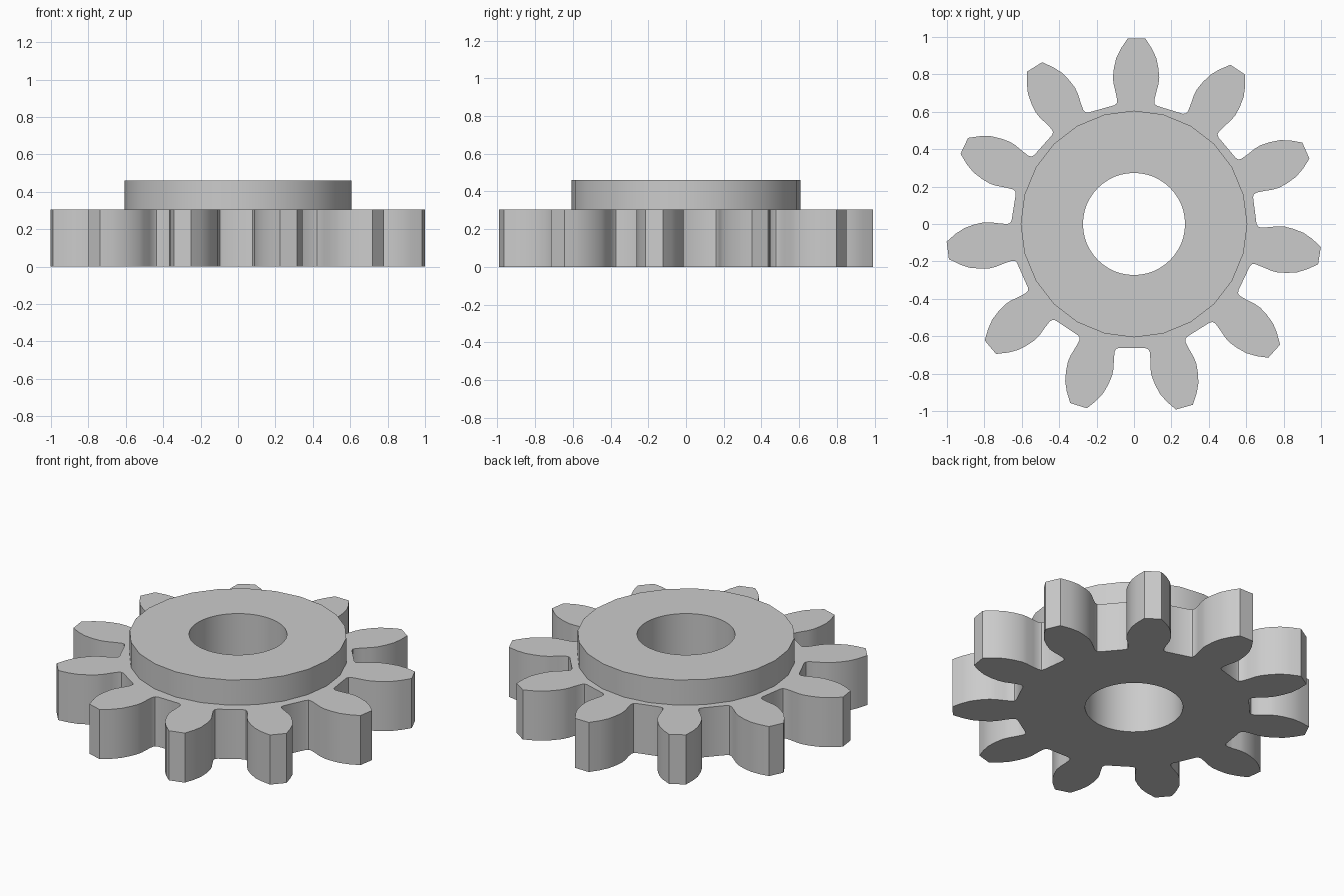
import bpy, bmesh
from math import sin, cos, pi, radians, hypot, atan2

cube = bpy.data.objects.get("Cube")
if cube:
    bpy.data.objects.remove(cube, do_unlink=True)

TEETH = 11
WHEEL_TOP, HUB_TOP = 0.305, 0.46
HUB_R, BORE_R = 0.606, 0.273

steel = bpy.data.materials.new("plain grey")
steel.use_nodes = True
grey = (0.6, 0.6, 0.6, 1)
steel.diffuse_color = grey
steel.node_tree.nodes["Principled BSDF"].inputs["Base Color"].default_value = grey


def circle(radius, sides):
    return [(radius * sin(2 * pi * i / sides), radius * cos(2 * pi * i / sides))
            for i in range(sides)]


def tooth_outline():
    # Half tooth: (half width, distance from centre), root to tip
    flank = [(0.115, 0.645), (0.102, 0.655), (0.099, 0.672), (0.107, 0.71),
             (0.12, 0.76), (0.124, 0.795), (0.119, 0.845), (0.107, 0.9),
             (0.083, 0.95), (0.047, 1.004)]
    tooth = [(-w, d) for w, d in flank] + [(w, d) for w, d in reversed(flank)]
    points = []
    for k in range(TEETH):
        turn = radians(0.8) + 2 * pi * k / TEETH
        for w, d in tooth:
            a = turn + atan2(w, d)
            r = hypot(w, d)
            points.append((r * sin(a), r * cos(a) - 0.012))
    return points


def add_loop(bm, points, z):
    verts = [bm.verts.new((x, y, z)) for x, y in points]
    edges = [bm.edges.new((v, verts[i - 1])) for i, v in enumerate(verts)]
    return verts, edges


def add_wall(bm, low, high):
    n = len(low)
    for i in range(n):
        j = (i + 1) % n
        bm.faces.new((low[i], low[j], high[j], high[i]))


def add_cap(bm, outer, inner, up):
    made = bmesh.ops.triangle_fill(bm, edges=outer + inner, normal=(0, 0, up))
    for f in made["geom"]:
        if isinstance(f, bmesh.types.BMFace):
            f.normal_update()
            if f.normal.z * up < 0:
                f.normal_flip()


def finish(bm, name):
    bmesh.ops.recalc_face_normals(bm, faces=bm.faces)
    mesh = bpy.data.meshes.new(name)
    bm.to_mesh(mesh)
    bm.free()
    mesh.materials.append(steel)
    obj = bpy.data.objects.new(name, mesh)
    bpy.context.collection.objects.link(obj)
    bpy.ops.object.select_all(action='DESELECT')
    obj.select_set(True)
    bpy.context.view_layer.objects.active = obj
    bpy.ops.object.shade_smooth_by_angle(angle=radians(30))


bore = circle(BORE_R, 48)
rim = circle(HUB_R, 24)

# Toothed wheel, open on top where the hub sits
bm = bmesh.new()
teeth = tooth_outline()
teeth_low, teeth_low_edges = add_loop(bm, teeth, 0)
teeth_high, teeth_high_edges = add_loop(bm, teeth, WHEEL_TOP)
bore_low, bore_low_edges = add_loop(bm, bore, 0)
bore_high, _ = add_loop(bm, bore, WHEEL_TOP)
_, seat_edges = add_loop(bm, rim, WHEEL_TOP)
add_wall(bm, teeth_low, teeth_high)
add_wall(bm, bore_low, bore_high)
add_cap(bm, teeth_low_edges, bore_low_edges, -1)
add_cap(bm, teeth_high_edges, seat_edges, 1)
finish(bm, "toothed_wheel")

# Raised hub collar with the bore through it
bm = bmesh.new()
rim_low, _ = add_loop(bm, rim, WHEEL_TOP)
rim_high, rim_edges = add_loop(bm, rim, HUB_TOP)
bore_low, _ = add_loop(bm, bore, WHEEL_TOP)
bore_high, bore_edges = add_loop(bm, bore, HUB_TOP)
add_wall(bm, rim_low, rim_high)
add_wall(bm, bore_low, bore_high)
add_cap(bm, rim_edges, bore_edges, 1)
finish(bm, "hub_collar")
